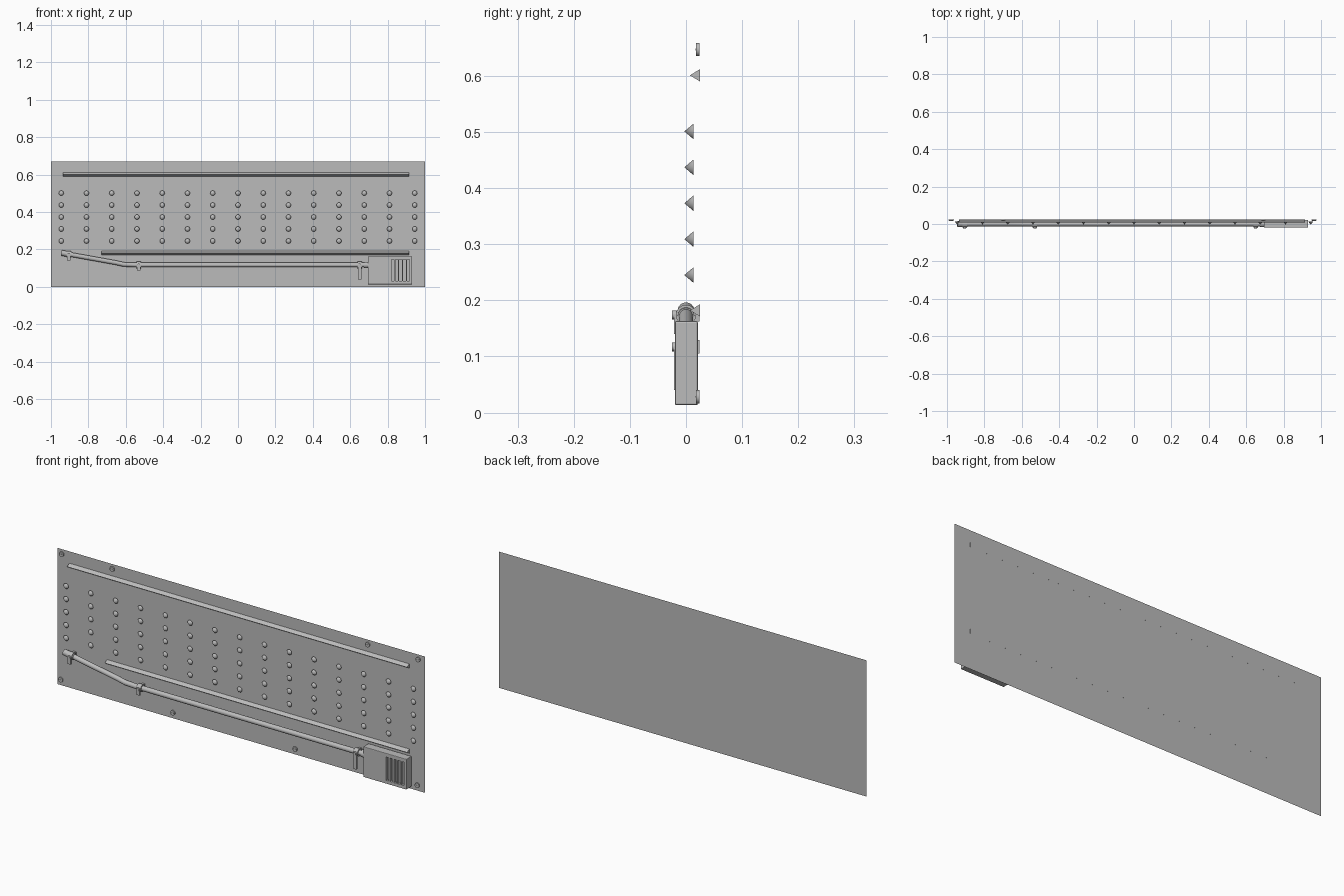
import bpy
import bmesh
from math import pi
from mathutils import Vector, Matrix

cube = bpy.data.objects.get("Cube")
if cube:
    bpy.data.objects.remove(cube, do_unlink=True)

PANEL_Y = 0.0245
grey = bpy.data.materials.new("plain grey")
grey.use_nodes = True
grey.diffuse_color = (0.5, 0.5, 0.5, 1)
grey.node_tree.nodes["Principled BSDF"].inputs["Base Color"].default_value = (0.5, 0.5, 0.5, 1)


def finish(name, bm, smooth=False):
    mesh = bpy.data.meshes.new(name)
    bmesh.ops.recalc_face_normals(bm, faces=bm.faces[:])
    bm.to_mesh(mesh)
    bm.free()
    mesh.materials.append(grey)
    obj = bpy.data.objects.new(name, mesh)
    bpy.context.collection.objects.link(obj)
    if smooth:
        bpy.ops.object.select_all(action="DESELECT")
        obj.select_set(True)
        bpy.context.view_layer.objects.active = obj
        bpy.ops.object.shade_smooth_by_angle()
    return obj


def add_box(bm, lo, hi):
    lo, hi = Vector(lo), Vector(hi)
    matrix = Matrix.Translation((lo + hi) / 2) @ Matrix.Diagonal((*(hi - lo), 1))
    return bmesh.ops.create_cube(bm, size=1, matrix=matrix)["verts"]


def add_rod(bm, start, end, r1, r2, sides=16):
    start, end = Vector(start), Vector(end)
    axis = end - start
    matrix = Matrix.Translation((start + end) / 2) @ axis.to_track_quat("Z", "Y").to_matrix().to_4x4()
    bmesh.ops.create_cone(bm, cap_ends=True, segments=sides, radius1=r1, radius2=r2,
                          depth=axis.length, matrix=matrix)


# Sign panel, a single thin sheet
bm = bmesh.new()
corners = [(-1, 0), (1, 0), (1, 0.67), (-1, 0.67)]
bm.faces.new([bm.verts.new((x, PANEL_Y, z)) for x, z in corners])
finish("sign_panel", bm)

# Triangular rails above and below the lamps
for name, x0, x1, z in (("upper_rail", -0.935, 0.915, 0.601), ("lower_rail", -0.73, 0.915, 0.182)):
    bm = bmesh.new()
    ends = [[bm.verts.new((x, y, z + dz)) for y, dz in ((0.007, 0), (0.025, 0.011), (0.025, -0.011))]
            for x in (x0, x1)]
    for i in range(3):
        j = (i + 1) % 3
        bm.faces.new((ends[0][i], ends[0][j], ends[1][j], ends[1][i]))
    bm.faces.new(ends[0])
    bm.faces.new(ends[1])
    finish(name, bm)

# Pointed lamps in an even array
bm = bmesh.new()
for row in range(5):
    for col in range(15):
        x, z = -0.945 + col * 0.135, 0.245 + row * 0.064
        add_rod(bm, (x, 0.013, z), (x, -0.003, z), 0.0135, 0)
finish("lamps", bm, True)

# Screws along the edges
bm = bmesh.new()
for z, xs in ((0.647, (-0.975, -0.7, 0.69, 0.965)), (0.028, (-0.98, -0.37, 0.295, 0.96))):
    for x in xs:
        add_rod(bm, (x, PANEL_Y, z), (x, 0.018, z), 0.012, 0.012)
        add_box(bm, (x - 0.008, 0.0165, z - 0.0015), (x + 0.008, 0.018, z + 0.0015))
finish("screws", bm, True)

# Bent pipe with a capped free end
tip, bend, inlet = Vector((-0.925, 0, 0.178)), Vector((-0.585, 0, 0.117)), Vector((0.7, 0, 0.117))
curve = bpy.data.curves.new("pipe", "CURVE")
curve.dimensions = "3D"
curve.bevel_depth = 0.0125
curve.bevel_resolution = 3
curve.use_fill_caps = True
path = [tip, bend.lerp(tip, 0.2), bend.lerp(tip, 0.08) - Vector((0, 0, 0.002)),
        bend.lerp(inlet, 0.03), inlet]
spline = curve.splines.new("POLY")
spline.points.add(len(path) - 1)
for point, co in zip(spline.points, path):
    point.co = (*co, 1)
curve.materials.append(grey)
bpy.context.collection.objects.link(bpy.data.objects.new("pipe", curve))

bm = bmesh.new()
along = (bend - tip).normalized()
add_rod(bm, tip - along * 0.02, tip + along * 0.035, 0.015, 0.015)
finish("pipe_cap", bm, True)

# Pipe clips: a collar, a wall post and a hanging strap
for name, x, z, bottom in (("right_clip", -0.905, 0.174, 0.14),
                           ("middle_clip", -0.53, 0.117, 0.088),
                           ("left_clip", 0.65, 0.117, 0.04)):
    bm = bmesh.new()
    add_rod(bm, (x - 0.012, 0, z), (x + 0.012, 0, z), 0.018, 0.018)
    add_box(bm, (x - 0.009, -0.021, bottom), (x + 0.009, -0.012, z))
    add_box(bm, (x - 0.008, 0, z - 0.012), (x + 0.008, PANEL_Y, z + 0.012))
    add_rod(bm, (x, -0.012, z), (x, -0.025, z), 0.008, 0.008)
    finish(name, bm, True)

# Control box with softened edges
bm = bmesh.new()
add_box(bm, (0.695, -0.02, 0.013), (0.93, 0.021, 0.163))
box = finish("control_box", bm)
bevel = box.modifiers.new("soft edges", "BEVEL")
bevel.width = 0.003
bevel.segments = 2

# Slots cut into the front of the box, leaving upright bars
bm = bmesh.new()
for i in range(5):
    x = 0.82 + i * 0.021
    add_box(bm, (x, -0.04, 0.03), (x + 0.014, -0.008, 0.145))
cutter = finish("slot_cutter", bm)
cutter.hide_render = True
cutter.hide_viewport = True
cut = box.modifiers.new("slots", "BOOLEAN")
cut.operation = "DIFFERENCE"
cut.object = cutter

# Collar where the pipe enters the box
bm = bmesh.new()
add_rod(bm, inlet - Vector((0.025, 0, 0)), inlet, 0.017, 0.017)
finish("pipe_inlet", bm, True)
